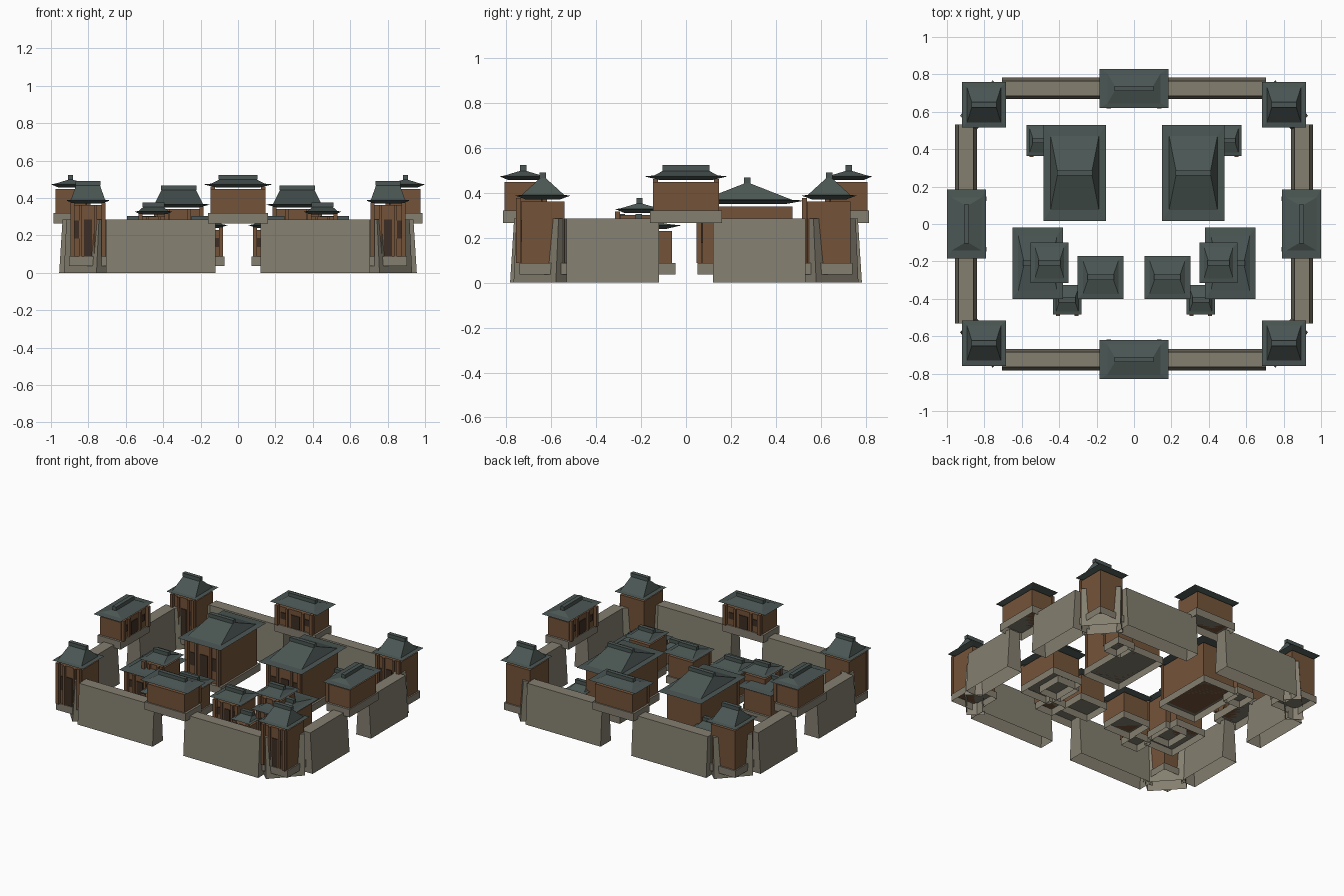
import bpy, bmesh, math
from mathutils import Matrix, Vector

if "Cube" in bpy.data.objects:
    bpy.data.objects.remove(bpy.data.objects["Cube"])


def mat(name, c):
    m = bpy.data.materials.new(name)
    m.diffuse_color = (*c, 1)
    m.use_nodes = True
    m.node_tree.nodes["Principled BSDF"].inputs["Base Color"].default_value = m.diffuse_color
    return m


STONE = mat("stone", (0.23, 0.21, 0.16))
WOOD = mat("wood", (0.175, 0.087, 0.042))
TILE = mat("roof_tile", (0.069, 0.093, 0.087))
DARK = mat("dark_opening", (0.045, 0.026, 0.017))


def finish(name, bm, material, matrix):
    bmesh.ops.recalc_face_normals(bm, faces=bm.faces)
    me = bpy.data.meshes.new(name)
    bm.to_mesh(me)
    bm.free()
    me.materials.append(material)
    ob = bpy.data.objects.new(name, me)
    ob.matrix_world = matrix
    bpy.context.collection.objects.link(ob)


def add_box(bm, x, y, z0, z1, hx, hy):
    m = Matrix.Translation((x, y, (z0 + z1) / 2)) @ Matrix.Diagonal((2 * hx, 2 * hy, z1 - z0, 1))
    bmesh.ops.create_cube(bm, size=1, matrix=m)


def boxes(name, specs, material, matrix, open_bottom=False):
    bm = bmesh.new()
    for s in specs:
        add_box(bm, *s)
    if open_bottom:
        bm.normal_update()
        low = [f for f in bm.faces if f.normal.z < -0.9]
        bmesh.ops.delete(bm, geom=low, context='FACES_ONLY')
    finish(name, bm, material, matrix)


def roof(name, hx, hy, eave, rise, matrix):
    # stacked rectangles: shallow soffit, flared eave, break in slope, ridge
    bm = bmesh.new()
    top = eave + rise - 0.025
    rx = 0.55 * hx
    rings = [(hx * 0.64, hy * 0.64, eave - 0.016), (hx, hy, eave),
             (hx * 0.77, hy * 0.77, eave + 0.004), (rx, 0.012, top)]
    loops = [[bm.verts.new((sx * a, sy * b, z)) for sx, sy in ((-1, -1), (1, -1), (1, 1), (-1, 1))]
             for a, b, z in rings]
    for lo, hi in zip(loops, loops[1:]):
        for i in range(4):
            j = (i + 1) % 4
            bm.faces.new((lo[i], lo[j], hi[j], hi[i]))
    bm.faces.new(loops[0][::-1])
    bm.faces.new(loops[-1])
    # ridge cap
    add_box(bm, 0, 0, top, top + 0.025, rx + 0.003, 0.014)
    finish(name, bm, TILE, matrix)


def building(name, x, y, hx, hy, z0, eave, rise, turn=0, base_h=0.05):
    """Hall with roof half-size hx, hy; its front is local -y."""
    m = Matrix.Translation((x, y, 0)) @ Matrix.Rotation(math.radians(turn), 4, 'Z')
    bx, by = (hx * 0.79, hy * 0.78)
    zb, zt = z0 + base_h, eave - 0.025
    h = zt - zb
    # hollow stone plinth
    boxes(name + "_plinth", [(0, 0, z0, zb, hx * 0.87, hy * 0.86)], STONE, m, True)
    # timber body and front porch posts that carry the eave
    boxes(name + "_body", [(0, 0, zb, zt, bx, by)], WOOD, m)
    p = 0.011
    posts = [(s * (bx - p), -by - 0.014, zb, zt + 0.014, p, p) for s in (-1, 1)]
    posts += [(s * bx * 0.42, -by - 0.005, zb, zt, p * 0.7, p * 0.7) for s in (-1, 1)]
    boxes(name + "_posts", posts, WOOD, m)
    # door and windows as thin plates
    panels = [(0, -by - 0.002, zb, zb + h * 0.72, bx * 0.23, 0.003)]
    panels += [(s * bx * 0.65, -by - 0.002, zb + h * 0.35, zb + h * 0.7, bx * 0.14, 0.003)
               for s in (-1, 1)]
    boxes(name + "_door_and_windows", panels, DARK, m)
    roof(name + "_roof", hx, hy, eave, rise, m)


def wall(name, a, b, height=0.285):
    # battered wall, open underneath: wider at the foot than at the top
    a, b = Vector(a), Vector(b)
    d = (b - a).normalized()
    n = Vector((-d.y, d.x))
    bm = bmesh.new()
    ends = []
    for p in (a, b):
        sec = [(0.058, 0), (0.040, height), (-0.040, height), (-0.058, 0)]
        ends.append([bm.verts.new((*(p + n * o), z)) for o, z in sec])
    bm.faces.new(ends[0])
    bm.faces.new(ends[1])
    for i in range(3):
        bm.faces.new((ends[0][i], ends[0][i + 1], ends[1][i + 1], ends[1][i]))
    finish(name, bm, STONE, Matrix.Identity(4))


WX, WY = 0.898, 0.725   # wall centre lines

# enclosure walls, diagonal corners and corner towers
for sx in (-1, 1):
    for sy in (-1, 1):
        wall("long_wall", (sx * 0.12, sy * WY), (sx * 0.706, sy * WY))
        wall("side_wall", (sx * WX, sy * 0.12), (sx * WX, sy * 0.533))
        wall("corner_wall", (sx * 0.714, sy * 0.728), (sx * 0.888, sy * 0.54))
        building("corner_tower", sx * 0.802, sy * 0.637, 0.118, 0.122, 0.037, 0.387, 0.104)

# gatehouses over the four openings, fronts facing inward
for x, y, turn in ((0, -WY, 180), (0, WY, 0), (-WX + 0.003, 0, 90), (WX - 0.003, 0, -90)):
    building("gatehouse", x, y, 0.185, 0.105, 0.265, 0.473, 0.05, turn, 0.055)

# courtyard buildings, mirrored left and right
COURT = [
    ("great_hall", 0.317, 0.273, 0.168, 0.257, 0.365, 0.102),
    ("rear_annex", 0.498, 0.447, 0.078, 0.083, 0.19, 0.05),
    ("side_hall", 0.515, -0.21, 0.135, 0.19, 0.255, 0.05),
    ("inner_tower", 0.452, -0.207, 0.101, 0.108, 0.327, 0.05),
    ("front_hall", 0.178, -0.285, 0.123, 0.115, 0.255, 0.05),
    ("front_annex", 0.357, -0.405, 0.077, 0.08, 0.19, 0.05),
]
for s in (-1, 1):
    for name, x, y, hx, hy, eave, rise in COURT:
        building(name, s * x, y, hx, hy, 0.037, eave, rise)
